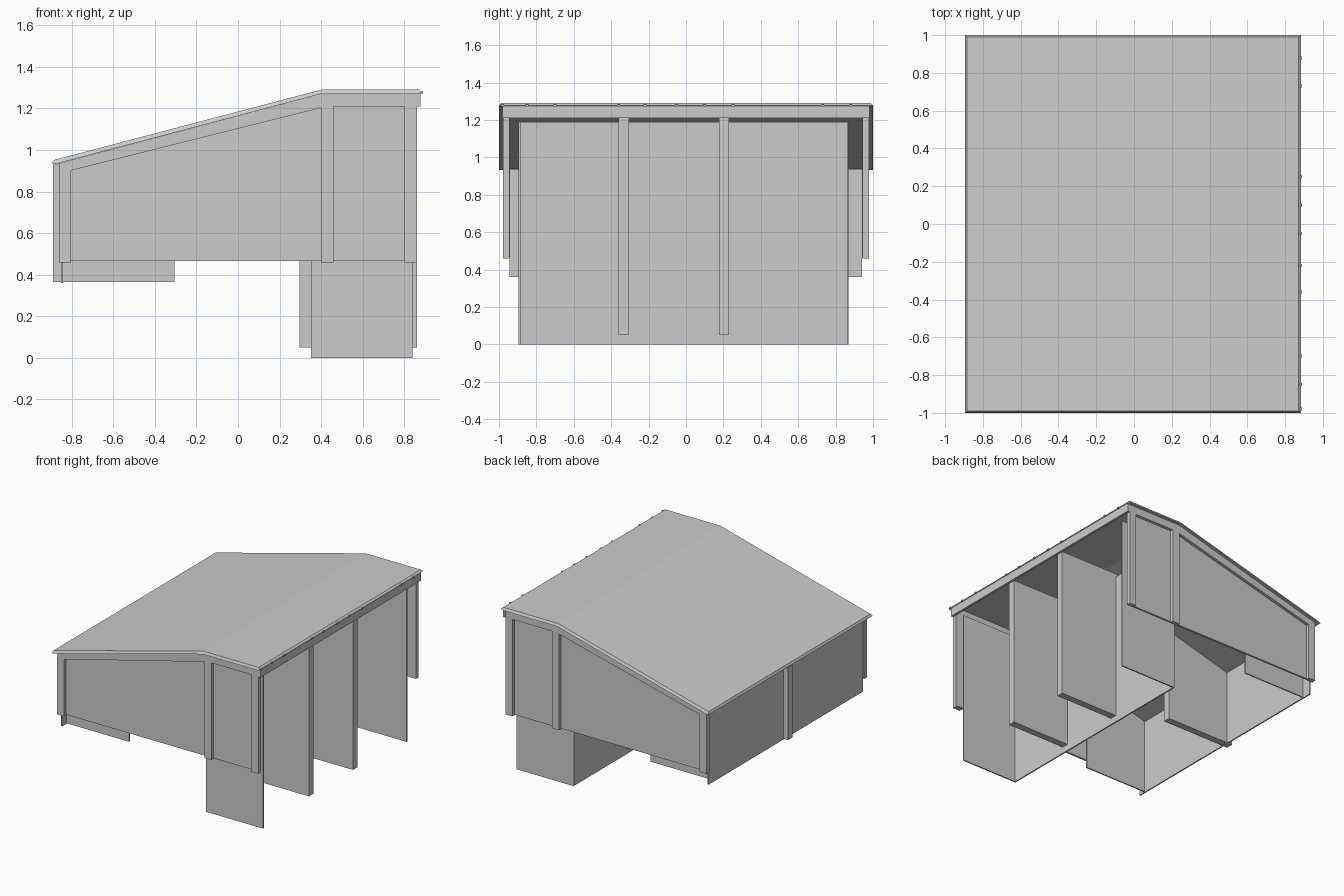
import bpy, bmesh


def prism(name, pts, y0, y1):
    """Extrude an x/z outline along y."""
    bm = bmesh.new()
    a = [bm.verts.new((x, y0, z)) for x, z in pts]
    b = [bm.verts.new((x, y1, z)) for x, z in pts]
    bm.faces.new(a)
    bm.faces.new(b[::-1])
    n = len(pts)
    for i in range(n):
        j = (i + 1) % n
        bm.faces.new((a[i], b[i], b[j], a[j]))
    bmesh.ops.recalc_face_normals(bm, faces=bm.faces)
    mesh = bpy.data.meshes.new(name)
    bm.to_mesh(mesh)
    bm.free()
    ob = bpy.data.objects.new(name, mesh)
    bpy.context.collection.objects.link(ob)
    return ob


def box(name, x0, x1, y0, y1, z0, z1):
    return prism(name, [(x0, z0), (x1, z0), (x1, z1), (x0, z1)], y0, y1)


def under(x, drop=0.0):
    """Height of the roof underside at x."""
    return min(1.27, 1.27 - (0.40 - x) * 0.265) - drop


# Roof slab: long slope, flat strip, chamfered eaves
roof = prism("roof", [(-0.895, 0.935), (-0.885, 0.952), (0.40, 1.29), (0.87, 1.29),
                      (0.885, 1.278), (0.87, 1.27), (0.40, 1.27), (-0.88, 0.932)], -1.0, 1.0)
for v in roof.data.vertices:
    if v.co.z > under(v.co.x) + 0.012:
        v.co.y *= 0.99

# Small clips along the front eave
for y in (0.88, 0.73, 0.25, 0.10, -0.05, -0.22, -0.36, -0.70, -0.85, -0.98):
    box("eave_clip", 0.873, 0.89, y - 0.008, y + 0.008, 1.272, 1.282)

# Eave fascia board
box("eave_fascia", 0.86, 0.878, -0.98, 0.98, 1.21, 1.275)

# Both end walls with posts and sloping fascia
for s, side in ((-1, "front"), (1, "rear")):
    yi, yo = s * 0.945, s * 0.978
    prism(side + "_wall", [(-0.85, 0.465), (0.85, 0.465), (0.85, 1.27), (0.40, 1.27),
                           (-0.85, under(-0.85))], s * 0.94, s * 0.955)
    prism(side + "_fascia", [(-0.86, under(-0.86)), (-0.86, under(-0.86, 0.05)),
                             (-0.795, under(-0.795, 0.05)), (0.40, 1.203), (0.46, 1.21),
                             (0.86, 1.21), (0.86, 1.27), (0.40, 1.27)], yi, yo)
    for x in (-0.862, 0.40, 0.80):
        prism(side + "_post", [(x, 0.46), (x + 0.06, 0.46),
                               (x + 0.06, under(x, 0.03)), (x, under(x, 0.03))], yi, yo)

# Back wall
box("back_wall", -0.852, -0.842, -0.945, 0.94, 0.36, under(-0.85))

# Low rear bay side panels and the central divider
rear_outline = [(-0.845, 0.365), (-0.305, 0.365), (-0.305, under(-0.305)), (-0.845, under(-0.845))]
prism("rear_bay_panel", rear_outline, -0.895, -0.885)
prism("rear_bay_panel", rear_outline, 0.86, 0.87)
prism("rear_divider", [(-0.89, 0.365), (-0.305, 0.365), (-0.305, under(-0.305)),
                       (-0.89, under(-0.89))], -0.03, 0.025)

# Tall bay: inner wall and side panels reaching the ground
box("inner_wall", 0.352, 0.362, -0.89, 0.865, 0.0, 1.19)
box("bay_side_panel", 0.355, 0.84, -0.895, -0.885, 0.0, 1.19)
box("bay_side_panel", 0.355, 0.84, 0.86, 0.87, 0.0, 1.19)

# Dividing fins on the open side
for y in (-0.333, 0.203):
    box("divider_fin", 0.295, 0.86, y - 0.027, y + 0.027, 0.05, 1.215)
